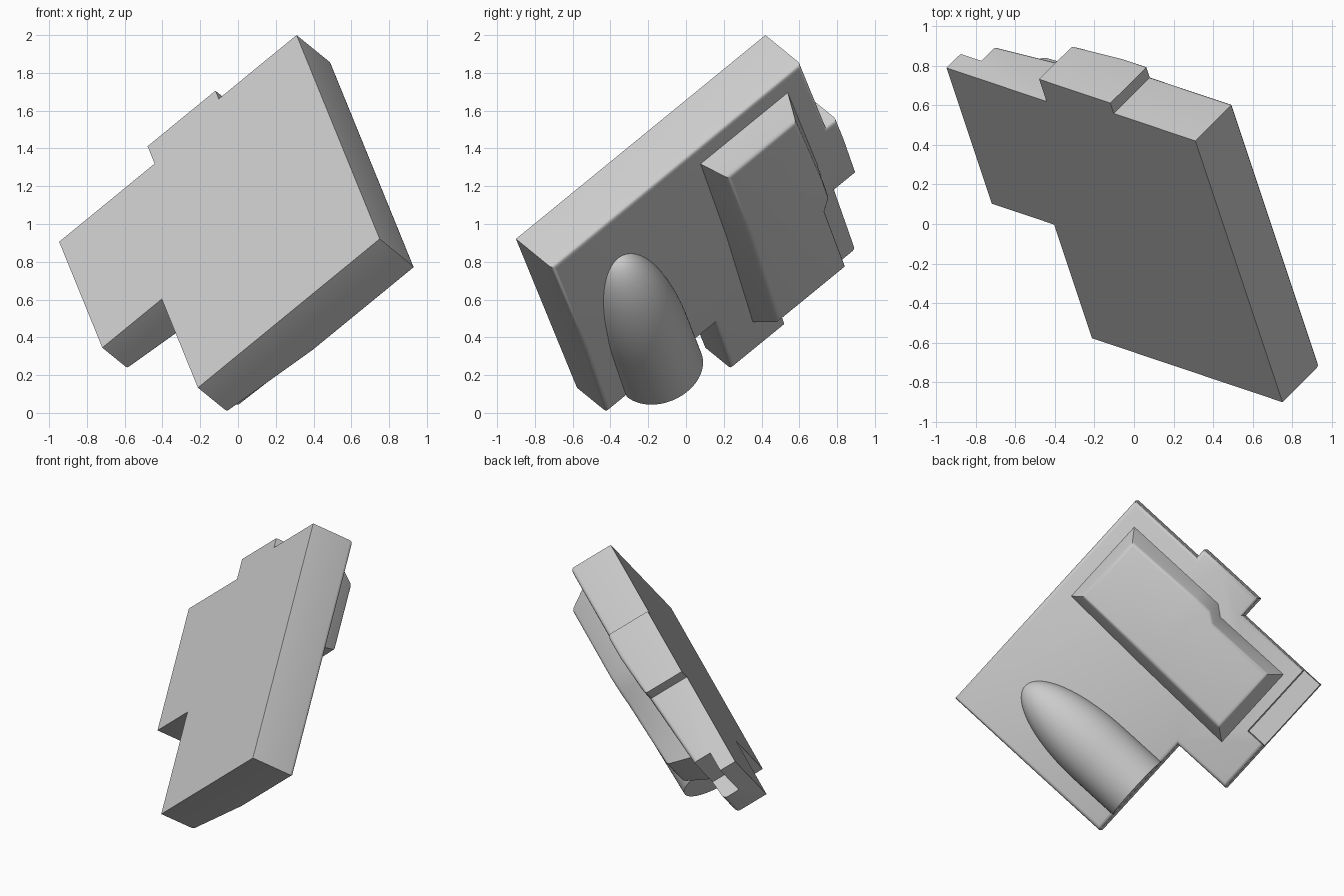
import bpy, bmesh, math
from mathutils import Matrix, Vector

cube = bpy.data.objects.get("Cube")
if cube:
    bpy.data.objects.remove(cube, do_unlink=True)

grey = bpy.data.materials.new("plain grey")
grey.use_nodes = True
colour = (0.6, 0.6, 0.6, 1)
grey.diffuse_color = colour
grey.node_tree.nodes["Principled BSDF"].inputs["Base Color"].default_value = colour

# Tilted frame: u along the long side, v across, w from front to back
U = Vector((0.25, -0.75, -0.613)).normalized()
W = Vector((0.614, 0.612, -0.499))
W = (W - U * W.dot(U)).normalized()
V = W.cross(U)
FRAME = Matrix.Translation((0.31, 0.42, 2.0)) @ Matrix((U, V, W)).transposed().to_4x4()
CREASE = 0.72


def back(v):
    """Depth of the back surface, flat and then tapering."""
    return 0.31 - 0.083 * max(0, v - CREASE)


def finish(bm, name, smooth=True):
    bmesh.ops.recalc_face_normals(bm, faces=bm.faces)
    mesh = bpy.data.meshes.new(name)
    bm.to_mesh(mesh)
    bm.free()
    mesh.materials.append(grey)
    ob = bpy.data.objects.new(name, mesh)
    bpy.context.collection.objects.link(ob)
    ob.matrix_world = FRAME
    if smooth:
        bpy.ops.object.select_all(action='DESELECT')
        ob.select_set(True)
        bpy.context.view_layer.objects.active = ob
        bpy.ops.object.shade_smooth_by_angle(angle=math.radians(35))
    return ob


def loft(bm, lower, upper):
    """Join two matching rings and cap both; returns the upper verts."""
    a = [bm.verts.new(p) for p in lower]
    b = [bm.verts.new(p) for p in upper]
    n = len(a)
    for i in range(n):
        j = (i + 1) % n
        bm.faces.new((a[i], a[j], b[j], b[i]))
    bm.faces.new(a)
    bm.faces.new(b)
    return b


def split_crease(bm, top):
    pair = [v for v in top if abs(v.co.y - CREASE) < 1e-4]
    bmesh.ops.connect_verts(bm, verts=pair)


# Body slab with a corner notch and a side tab
outline = [(0, 0), (1.761, 0), (1.761, CREASE), (1.761, 1.285), (0.995, 1.285),
           (0.995, 1.705), (0.08, 1.705), (0.08, 1.03), (-0.07, 1.03),
           (-0.07, CREASE), (-0.07, 0.55), (0, 0.55)]
bm = bmesh.new()
rim = loft(bm, [(u, v, 0) for u, v in outline], [(u, v, back(v)) for u, v in outline])
split_crease(bm, rim)
top = set(rim)
edges = [e for e in bm.edges if set(e.verts) <= top and len(e.link_faces) == 2
         and e.calc_face_angle() > 0.5]
bmesh.ops.bevel(bm, geom=edges, offset=0.025, segments=3, profile=0.5, affect='EDGES')
body = finish(bm, "body_slab")

# Stepped recess along the far edge
bm = bmesh.new()
bmesh.ops.create_cube(bm, size=1, matrix=Matrix.Translation((0.31, 1.715, 0.315))
                      @ Matrix.Diagonal((0.62, 0.3, 0.4, 1)))
cutter = finish(bm, "step_cutter", smooth=False)
cutter.hide_render = True
cutter.hide_viewport = True
cut = body.modifiers.new("step", 'BOOLEAN')
cut.operation = 'DIFFERENCE'
cut.solver = 'EXACT'
cut.object = cutter

# Raised back panel with sloping sides and a small jog
base = [(0.13, 0.11), (0.75, 0.11), (0.77, CREASE), (0.79, 1.49), (0.185, 1.49),
        (0.185, 0.93), (0.13, 0.86), (0.13, CREASE)]
crown = [(0.21, 0.18), (0.69, 0.18), (0.70, CREASE), (0.72, 1.42), (0.25, 1.42),
         (0.25, 0.93), (0.20, 0.86), (0.20, CREASE)]
bm = bmesh.new()
rim = loft(bm, [(u, v, back(v) - 0.004) for u, v in base],
           [(u, v, 0.45 - 0.05 * max(0, v - CREASE)) for u, v in crown])
split_crease(bm, rim)
top = set(rim)
edges = [e for e in bm.edges if set(e.verts) <= top and e.calc_face_angle() > 0.5]
bmesh.ops.bevel(bm, geom=edges, offset=0.02, segments=3, profile=0.5, affect='EDGES')
finish(bm, "back_panel")

# Bullet-shaped bump, open end flush with the notch side
TIP, END, NOSE, RADIUS, SIDES = 0.285, 1.283, 0.65, 0.235, 48
bm = bmesh.new()
rings = []
steps = 24
for k in range(1, steps + 2):
    if k <= steps:
        a = k / steps * math.pi / 2
        v, r = TIP + NOSE * (1 - math.cos(a)), RADIUS * math.sin(a)
    else:
        v, r = END, RADIUS
    d = 0.295 - 0.03 * (v - TIP)
    rings.append([bm.verts.new((1.39 + r * math.cos(t), v, d + r * math.sin(t)))
                  for t in (math.pi * i / SIDES for i in range(SIDES + 1))])
tip = bm.verts.new((1.39, TIP, 0.295))
for i in range(SIDES):
    bm.faces.new((tip, rings[0][i], rings[0][i + 1]))
for p, q in zip(rings, rings[1:]):
    for i in range(SIDES):
        bm.faces.new((p[i], q[i], q[i + 1], p[i + 1]))
bm.faces.new(rings[-1])
bm.faces.new([tip] + [r[0] for r in rings] + [r[-1] for r in reversed(rings)])
finish(bm, "bullet_bump")
